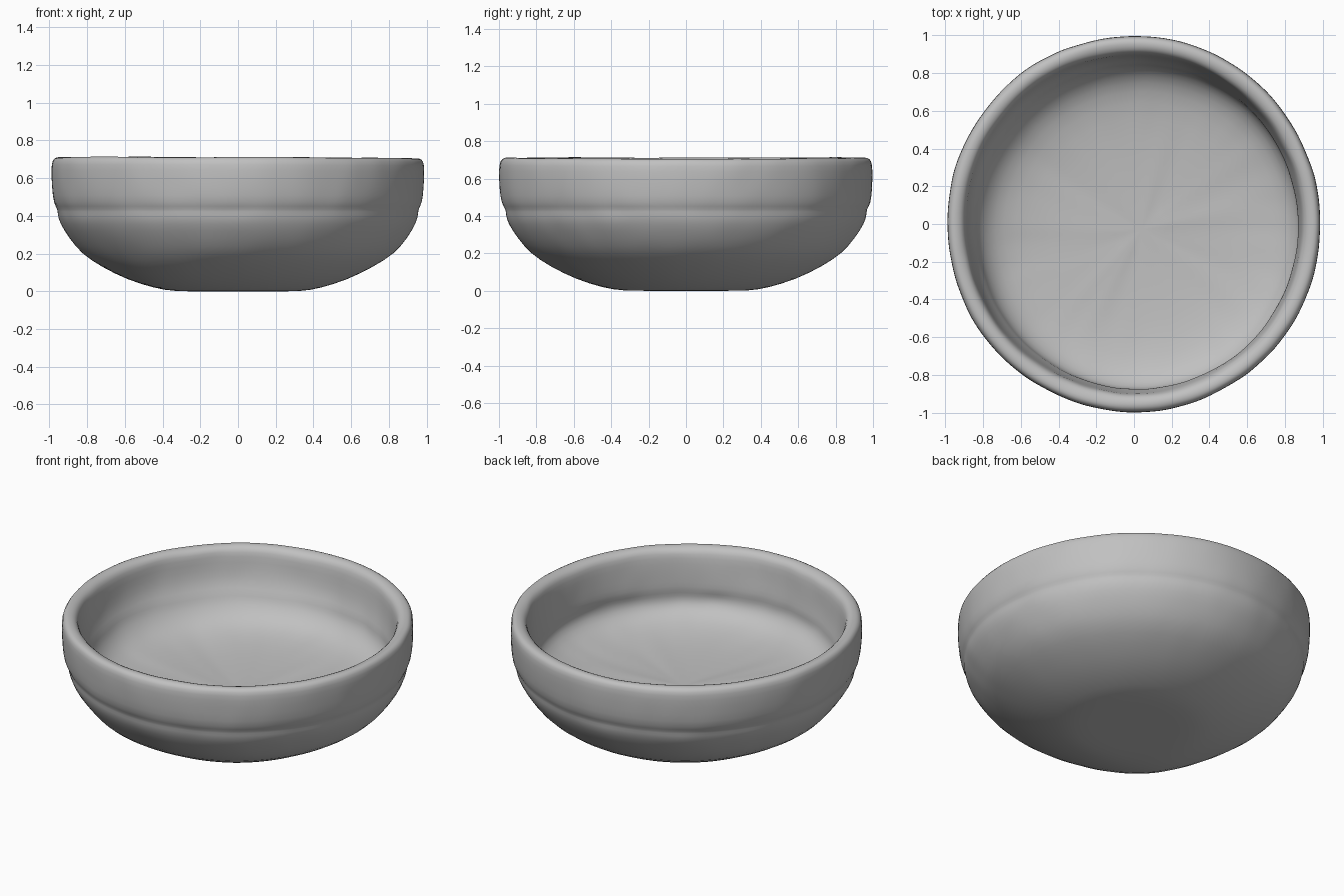
import bpy, bmesh, math
from mathutils import Vector, noise

cube = bpy.data.objects.get("Cube")
if cube:
    bpy.data.objects.remove(cube, do_unlink=True)

SEGMENTS = 96

# Single matte clay colour
clay = bpy.data.materials.new("grey_clay")
clay.use_nodes = True
colour = (0.53, 0.53, 0.53, 1)
clay.diffuse_color = colour
shader = clay.node_tree.nodes["Principled BSDF"]
shader.inputs["Base Color"].default_value = colour
shader.inputs["Roughness"].default_value = 0.8

# Cross-section (radius, height): outside from the base up, with a shallow groove
outside = [(0.2, 0), (0.34, 0), (0.43, 0.015), (0.58, 0.06), (0.72, 0.13),
           (0.83, 0.2), (0.895, 0.28), (0.945, 0.36), (0.958, 0.41), (0.957, 0.435),
           (0.98, 0.465), (0.989, 0.55), (0.993, 0.65), (0.987, 0.697), (0.965, 0.713)]
# Rim, inner wall with a soft lip, and the floor following the outer curve
inside = [(0.935, 0.712), (0.905, 0.697), (0.893, 0.66), (0.885, 0.58), (0.87, 0.5),
          (0.855, 0.455), (0.855, 0.42), (0.835, 0.37), (0.78, 0.32), (0.68, 0.285),
          (0.5, 0.26), (0.2, 0.25)]


def hand_formed(radius, height, angle, inner):
    """Point on the wall, with the small irregularities of a hand-made pot."""
    p = Vector((radius * math.cos(angle), radius * math.sin(angle), height))
    wobble = 0.008 * noise.noise(p * 2.5) + 0.006 * noise.noise(p * 9)
    if inner:
        # The floor sits off-centre, leaving an undercut on one side
        depth = min(1, max(0, (0.52 - height) / 0.16))
        p.x += 0.04 * depth
        p.y -= 0.03 * depth
        p.z += wobble
        p.xy *= 1 + wobble
    elif height > 0.01:
        p.xy *= 1 + wobble * 0.8
        # Foot bulges toward the front right
        bulge = max(0, math.cos(angle - math.radians(225))) ** 8
        p.xy *= 1 + 0.14 * bulge * max(0, 1 - height / 0.2)
    # Slightly oval plan; rim dips a little toward the left side
    p.y *= 1.007
    if height > 0.6:
        p.z -= 0.006 * max(0, p.x)
    return p


# Bowl: rings joined into a closed shell
bm = bmesh.new()
rings = []
for profile, inner in ((outside, False), (inside, True)):
    for radius, height in profile:
        rings.append([bm.verts.new(hand_formed(radius, height, math.tau * i / SEGMENTS, inner))
                      for i in range(SEGMENTS)])
for low, high in zip(rings, rings[1:]):
    for i in range(SEGMENTS):
        j = (i + 1) % SEGMENTS
        bm.faces.new((low[i], low[j], high[j], high[i]))
# Close the underside and the floor
for ring in (rings[0], rings[-1]):
    centre = bm.verts.new(sum((v.co for v in ring), Vector()) / SEGMENTS)
    for i in range(SEGMENTS):
        bm.faces.new((centre, ring[i], ring[(i + 1) % SEGMENTS]))
bmesh.ops.recalc_face_normals(bm, faces=bm.faces)
mesh = bpy.data.meshes.new("bowl")
bm.to_mesh(mesh)
bm.free()
mesh.materials.append(clay)
mesh.shade_smooth()
bowl = bpy.data.objects.new("bowl", mesh)
bpy.context.collection.objects.link(bowl)

# Soften the section into a continuous curve
soften = bowl.modifiers.new("soften", "SUBSURF")
soften.levels = soften.render_levels = 1
